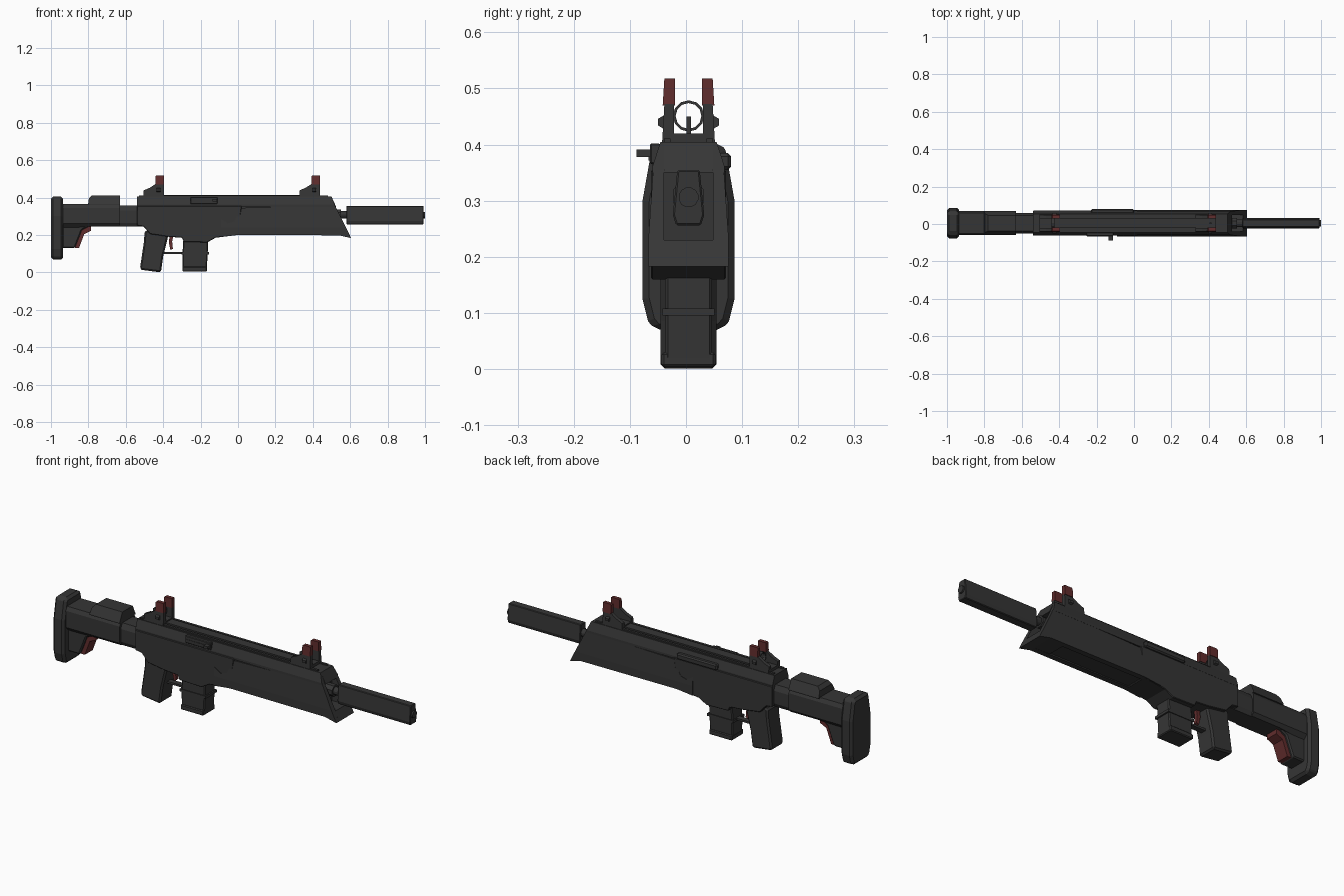
import bpy, bmesh, math
from mathutils import Vector

if "Cube" in bpy.data.objects:
    bpy.data.objects.remove(bpy.data.objects["Cube"])

CY = 0.0045  # the body sits slightly off centre because of the side handle


def material(name, rgb):
    m = bpy.data.materials.new(name)
    m.diffuse_color = (*rgb, 1)
    m.use_nodes = True
    m.node_tree.nodes["Principled BSDF"].inputs["Base Color"].default_value = m.diffuse_color
    return m


GREY = material("dark grey", (0.036, 0.036, 0.036))
RED = material("dark red", (0.12, 0.026, 0.026))


def finish(name, bm, mat, bevel=0):
    bmesh.ops.recalc_face_normals(bm, faces=bm.faces)
    me = bpy.data.meshes.new(name)
    bm.to_mesh(me)
    bm.free()
    me.materials.append(mat)
    ob = bpy.data.objects.new(name, me)
    ob.location.y = CY
    bpy.context.collection.objects.link(ob)
    if bevel:
        b = ob.modifiers.new("bevel", 'BEVEL')
        b.width, b.segments, b.limit_method = bevel, 1, 'ANGLE'
        b.angle_limit = math.radians(40)
    return ob


def prism(name, pts, a, b, mat=GREY, axis='y', cuts=(), bevel=0):
    """Extrude a side (x,z) or end (y,z) profile from a to b, then shave with
    mirrored sloping planes given as two (y, z) points on the slope."""
    bm = bmesh.new()
    vs = [bm.verts.new((u, a, v) if axis == 'y' else (a, u, v)) for u, v in pts]
    f = bm.faces.new(vs)
    ext = bmesh.ops.extrude_face_region(bm, geom=[f])
    d = Vector((0, b - a, 0)) if axis == 'y' else Vector((b - a, 0, 0))
    bmesh.ops.translate(bm, vec=d, verts=[v for v in ext['geom'] if isinstance(v, bmesh.types.BMVert)])
    bmesh.ops.recalc_face_normals(bm, faces=bm.faces)
    for (y1, z1), (y2, z2) in cuts:
        for s in (1, -1):
            n = Vector((0, s * abs(z2 - z1), abs(y2 - y1) * (1 if z2 > z1 else -1)))
            r = bmesh.ops.bisect_plane(bm, geom=bm.verts[:] + bm.edges[:] + bm.faces[:],
                                       plane_co=(0, s * y1, z1), plane_no=n, clear_outer=True)
            es = [e for e in r['geom_cut'] if isinstance(e, bmesh.types.BMEdge) and e.is_boundary]
            if es:
                bmesh.ops.edgenet_fill(bm, edges=es)
    return finish(name, bm, mat, bevel)


def box(name, x0, x1, y0, y1, z0, z1, mat=GREY, bevel=0):
    return prism(name, [(x0, z0), (x1, z0), (x1, z1), (x0, z1)], y0, y1, mat, bevel=bevel)


def rod(name, x0, x1, z, r, sides, y=0.0):
    ring = [(y + r * math.cos(2 * math.pi * (i + .5) / sides),
             z + r * math.sin(2 * math.pi * (i + .5) / sides)) for i in range(sides)]
    return prism(name, ring, x0, x1, axis='x')


# --- butt pad: chamfered plate seen from behind ---
prism("butt_pad", [(-.058, .068), (.058, .068), (.072, .085), (.082, .125), (.082, .30),
                   (.066, .39), (.055, .405), (-.055, .405), (-.066, .39), (-.082, .30),
                   (-.082, .125), (-.072, .085)], -1.0, -.935, axis='x', bevel=.012)

# --- stock ---
prism("stock", [(-.94, .365), (-.63, .365), (-.63, .245), (-.79, .245), (-.94, .235)],
      -.064, .064, cuts=[((.064, .345), (.054, .365)), ((.064, .26), (.05, .245))])
prism("stock_strut", [(-.94, .25), (-.79, .25), (-.835, .225), (-.872, .13), (-.94, .13)],
      -.045, .045, bevel=.006)
prism("cheek_rest", [(-.802, .36), (-.797, .395), (-.78, .412), (-.63, .412), (-.63, .36)],
      -.064, .064, cuts=[((.064, .365), (.042, .412))])
prism("stock_red_grip", [(-.872, .13), (-.85, .13), (-.822, .205), (-.787, .222), (-.787, .247),
                         (-.845, .235)], -.032, .032, RED)
prism("stock_connector", [(-.64, .245), (-.50, .245), (-.50, .357), (-.64, .357)], -.055, .055,
      cuts=[((.055, .33), (.042, .357)), ((.055, .265), (.045, .245))])

# --- receiver ---
prism("lower_receiver", [(-.54, .355), (-.54, .25), (-.505, .245), (-.47, .205), (-.37, .19),
                         (-.30, .185), (-.29, .163), (-.165, .16), (-.12, .185), (0, .2),
                         (.02, .355)], -.067, .067, bevel=.003)
prism("upper_receiver", [(-.54, .35), (-.54, .405), (.50, .405), (.522, .35)], -.064, .064,
      cuts=[((.064, .362), (.05, .405))])
box("top_rail", -.40, .36, -.024, .024, .40, .414)
for s in (-1, 1):
    box("rail_edge", -.53, .48, s * .038 - .006, s * .038 + .006, .40, .411)
box("port_cover", -.255, -.11, -.069, -.05, .365, .402, bevel=.003)
box("port_slot", -.25, -.13, -.071, -.06, .372, .385)
box("side_bump", -.23, 0, .04, .076, .355, .385, bevel=.006)
prism("charging_handle", [(-.135, .378), (-.112, .378), (-.112, .391), (-.135, .391)], -.0925, -.05)

# --- handguard: hollow at the slanted front ---
panel = [(-.09, .355), (-.09, .285), (-.055, .262), (-.02, .272), (.01, .33), (.02, .345),
         (.52, .355), (.605, .183), (.54, .198), (0, .2), (-.09, .19)]
for s in (-1, 1):
    prism("handguard_side", [(x, z) for x, z in panel[1:]], s * .044, s * .071,
          cuts=[((.071, .24), (.063, .355))])
box("handguard_core", -.05, .50, -.05, .05, .205, .36)
prism("handguard_floor", [(.45, .225), (.582, .23), (.605, .183), (.54, .198), (.45, .2)], -.05, .05)
prism("handguard_lip", [(.40, .35), (.40, .405), (.50, .405), (.525, .35)], -.044, .044)

# --- barrel and muzzle ---
rod("barrel", .45, .60, .308, .02, 12)
rod("barrel_collar", .49, .55, .308, .03, 8)
prism("suppressor", [(-.02, .355), (.02, .355), (.028, .275), (.022, .256), (-.022, .256),
                     (-.028, .275)], .58, .992, axis='x', bevel=.003)
rod("muzzle_tip", .98, 1.0, .306, .018, 12)

# --- grip, trigger and magazine ---
prism("grip", [(-.50, .22), (-.502, .17), (-.524, .022), (-.515, .013), (-.412, 0), (-.40, .085),
               (-.372, .20), (-.42, .24)], -.05, .05, bevel=.008)
box("trigger_guard", -.395, -.28, -.014, .014, .099, .109)
prism("trigger", [(-.365, .20), (-.345, .20), (-.352, .165), (-.348, .125), (-.362, .12), (-.37, .16)],
      -.009, .009, RED)
prism("magazine", [(-.292, .18), (-.16, .18), (-.162, .1), (-.168, .004), (-.296, .008), (-.297, .1)],
      -.042, .042, bevel=.005)
box("magazine_band", -.302, -.155, -.046, .046, .095, .108)
box("magazine_base", -.297, -.167, -.048, .048, .004, .03, bevel=.004)

# --- sights: rear and front share one shape ---
for label, x in (("rear", 0), ("front", .833)):
    box(label + "_sight_base", x - .505, x - .395, -.045, .045, .40, .42)
    for s in (-1, 1):
        prism(label + "_sight_wing", [(x - .505, .405), (x - .505, .438), (x - .47, .453),
                                      (x - .441, .472), (x - .395, .472), (x - .395, .405)],
              s * .026, s * .047, cuts=[((.047, .405), (.043, .472))])
        tip = prism(label + "_sight_red_tip", [(x - .441, .470), (x - .441, .514), (x - .436, .518),
                                               (x - .395, .518), (x - .395, .470)],
                    s * .024, s * .043, RED)
        for v in tip.data.vertices:  # lean the blade inward along its inner face
            if v.co.z < .48 and abs(v.co.y) > .03:
                v.co.y += s * .003
        rod(label + "_sight_knob", x - .435, x - .415, .44, .012, 6, s * .044)

# aperture ring in the rear sight
bm = bmesh.new()
N = 12
for i in range(N):
    loop = []
    for k in (i, i + 1):
        t = 2 * math.pi * k / N
        loop.append([bm.verts.new((xx, r * math.cos(t), .451 + r * math.sin(t)))
                     for xx, r in ((-.44, .028), (-.425, .028), (-.425, .023), (-.44, .023))])
    for j in range(4):
        bm.faces.new((loop[0][j], loop[0][(j + 1) % 4], loop[1][(j + 1) % 4], loop[1][j]))
bmesh.ops.remove_doubles(bm, verts=bm.verts, dist=1e-5)
finish("rear_aperture_ring", bm, GREY)

# aiming post in the front sight
box("front_aiming_post", .405, .415, -.004, .004, .415, .45)
